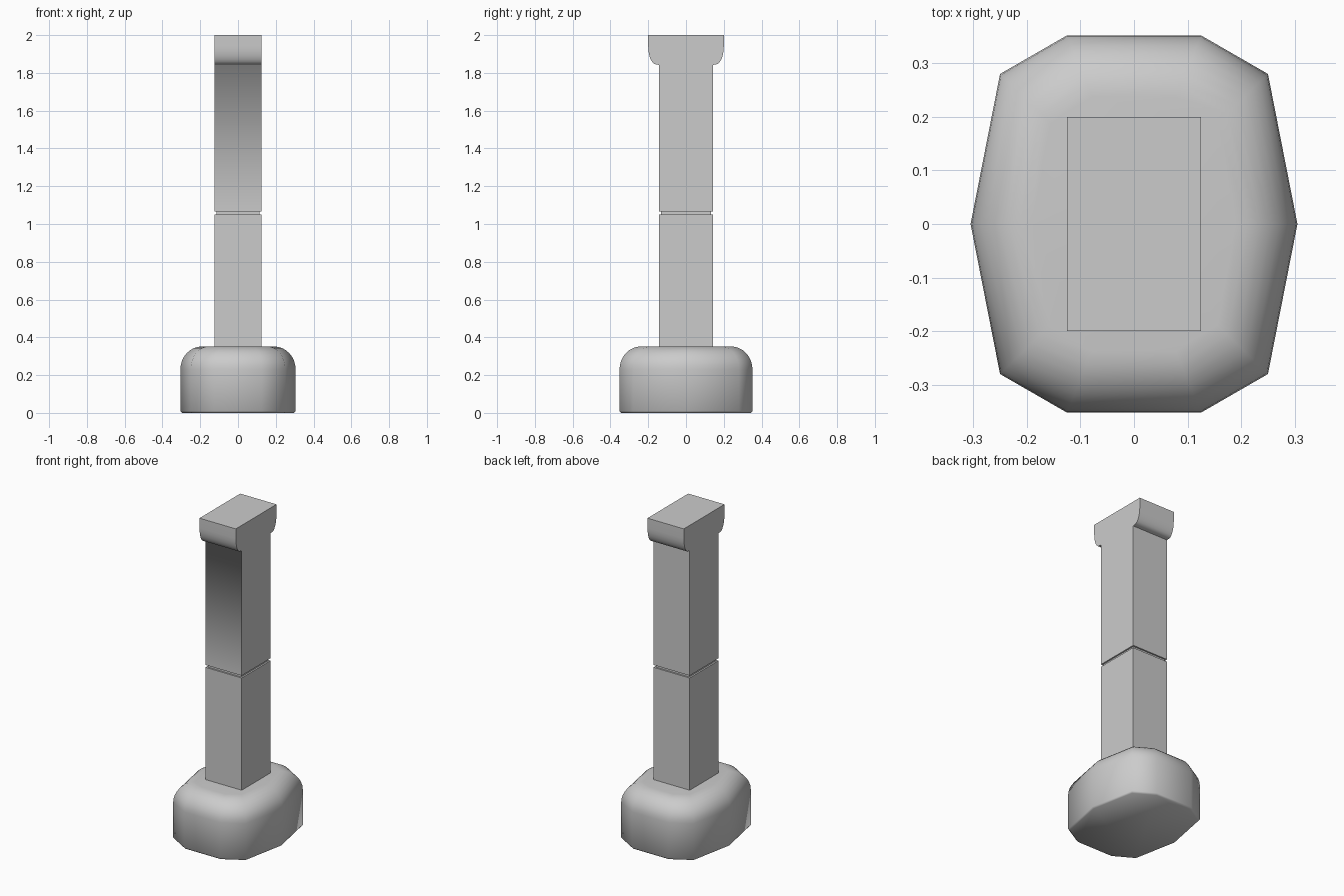
import bpy, bmesh, math

old = bpy.data.objects.get("Cube")
if old:
    bpy.data.objects.remove(old, do_unlink=True)

grey = bpy.data.materials.new("plain_grey")
grey.use_nodes = True
colour = (0.6, 0.6, 0.6, 1)
grey.diffuse_color = colour
grey.node_tree.nodes["Principled BSDF"].inputs["Base Color"].default_value = colour


def loft(name, rings, sharp_angle, soft_edge=None):
    """Skin a stack of equal-length rings, cap the ends, mark sharp edges."""
    bm = bmesh.new()
    loops = [[bm.verts.new(p) for p in ring] for ring in rings]
    n = len(loops[0])
    for a, b in zip(loops, loops[1:]):
        for i in range(n):
            j = (i + 1) % n
            bm.faces.new((a[i], a[j], b[j], b[i]))
    bm.faces.new(loops[0][::-1])
    bm.faces.new(loops[-1])
    bmesh.ops.recalc_face_normals(bm, faces=bm.faces)
    for f in bm.faces:
        f.smooth = True
    for e in bm.edges:
        e.smooth = e.calc_face_angle() < math.radians(sharp_angle)
        if soft_edge and soft_edge(e):
            e.smooth = True
    mesh = bpy.data.meshes.new(name)
    bm.to_mesh(mesh)
    bm.free()
    mesh.materials.append(grey)
    obj = bpy.data.objects.new(name, mesh)
    bpy.context.collection.objects.link(obj)
    return obj


def block(name, hx, hy, z0, z1):
    corners = [(-hx, -hy), (hx, -hy), (hx, hy), (-hx, hy)]
    return loft(name, [[(x, y, z) for x, y in corners] for z in (z0, z1)], 30)


# Ten-sided base with a rounded shoulder
quarter = [(0.305, 0), (0.25, 0.28), (0.125, 0.352)]
half = quarter + [(-x, y) for x, y in quarter[::-1]]
outline = half + [(x, -y) for x, y in half[-2:0:-1]]
levels = [(0, 0.008), (0.01, 0)]
steps = 8
for k in range(steps + 1):
    t = math.pi / 2 * k / steps
    levels.append((0.23 + 0.122 * math.sin(t), 0.115 * (1 - math.cos(t))))
rings = [[(x * (1 - d / 0.305), y * (1 - d / 0.352), z) for x, y in outline]
         for z, d in levels]
loft("base", rings, 60)

# Lower post and the recessed joint above it
block("lower_post", 0.125, 0.142, 0.33, 1.05)
block("post_joint", 0.115, 0.132, 1.04, 1.075)

# Upper post with its flared head, as one side profile
side = [(0.142, 1.065), (0.142, 1.842), (0.158, 1.845)]
for k in range(1, 7):
    t = math.pi / 2 * k / 6
    side.append((0.158 + 0.042 * math.sin(t), 1.94 - 0.095 * math.cos(t)))
side.append((0.2, 2.0))
profile = side + [(-y, z) for y, z in side[::-1]]


def front_neck(e):
    return all(abs(v.co.y + 0.142) < 0.001 and abs(v.co.z - 1.842) < 0.001
               for v in e.verts)


loft("upper_post_and_head",
     [[(x, y, z) for y, z in profile] for x in (-0.125, 0.125)], 35, front_neck)
